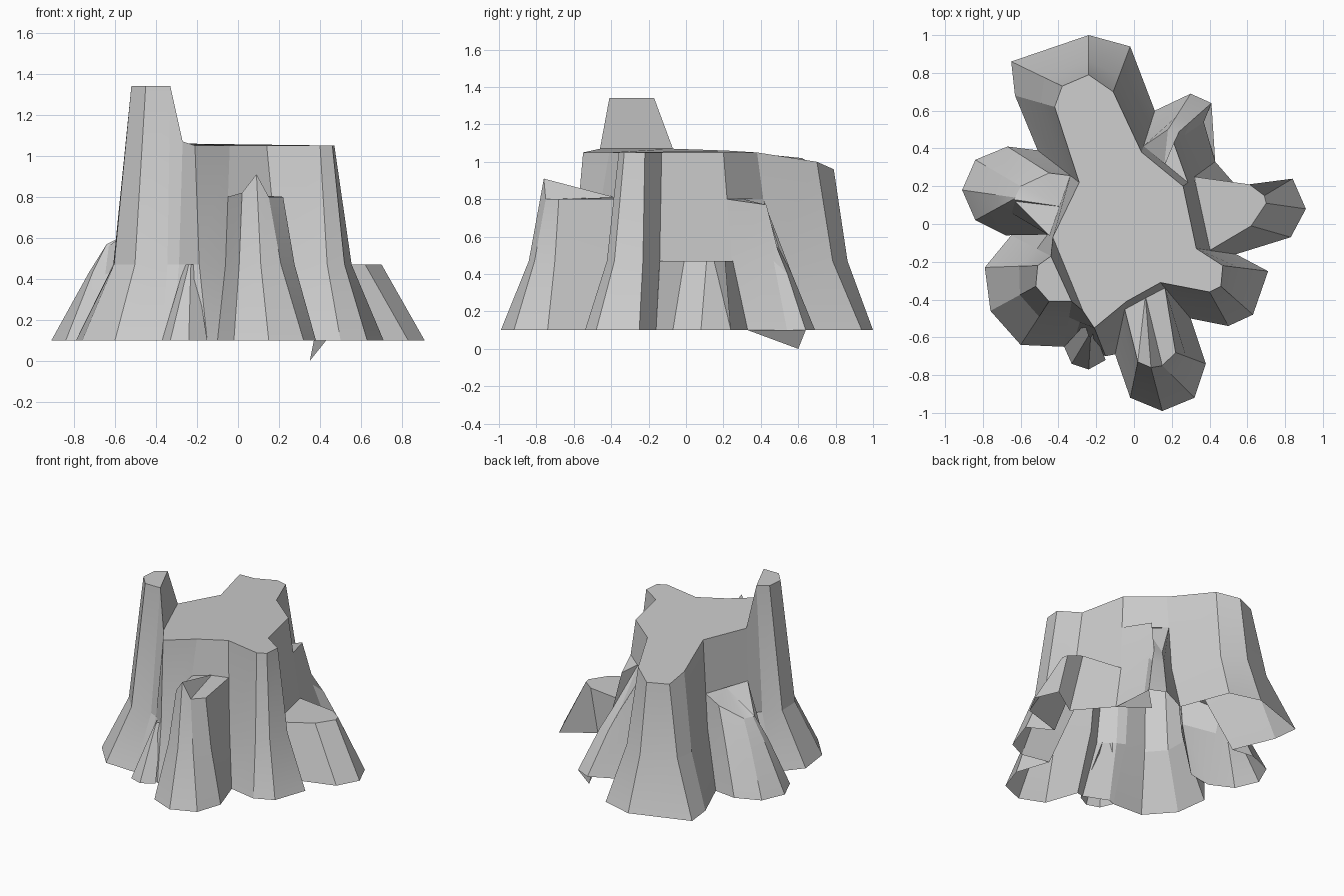
import bpy
import bmesh
import math
from mathutils import Vector

cube = bpy.data.objects.get("Cube")
if cube:
    bpy.data.objects.remove(cube, do_unlink=True)

GROUND = 0.1       # height of the root ends
KNEE = 0.47        # height where the flare turns into the trunk
FLARE = 0.65       # share of the inward lean reached at the knee

grey = bpy.data.materials.new("bark_grey")
grey.use_nodes = True
grey.diffuse_color = (0.6, 0.6, 0.6, 1)
grey.node_tree.nodes["Principled BSDF"].inputs["Base Color"].default_value = (0.6, 0.6, 0.6, 1)


def cm(point):
    return Vector(point) / 100


def finish(name, bm):
    mesh = bpy.data.meshes.new(name)
    bm.to_mesh(mesh)
    bm.free()
    mesh.materials.append(grey)
    obj = bpy.data.objects.new(name, mesh)
    bpy.context.collection.objects.link(obj)
    bpy.ops.object.select_all(action="DESELECT")
    obj.select_set(True)
    bpy.context.view_layer.objects.active = obj
    bpy.ops.object.shade_smooth_by_angle(angle=math.radians(18))
    return obj


def bark(name, columns, hub=None, sill=None):
    """Loft a strip of bark through (foot x, foot y, top x, top y, top z)
    columns given in centimetres. A sixth value cuts a column at that height,
    hub closes the top as a fan, sill keeps only the part above that height."""
    bm = bmesh.new()
    rails = []
    tall = max(c[4] for c in columns) > 60
    for fx, fy, tx, ty, tz, *cut in columns:
        top = cm((tx, ty, tz))
        foot = Vector((fx / 100, fy / 100, GROUND))
        rail = [foot, top]
        if tall:
            knee = foot.lerp(top, FLARE)
            knee.z = min(KNEE, foot.z + (top.z - foot.z) * 0.7)
            rail.insert(1, knee)
            height = sill or (cut[0] / 100 if cut else top.z)
            middle = knee.lerp(top, (height - knee.z) / (top.z - knee.z))
            rail = [middle, top] if sill else [foot, knee, middle]
        rails.append([bm.verts.new(p) for p in rail])
    for a, b in zip(rails, rails[1:]):
        for i in range(len(a) - 1):
            bm.faces.new((a[i], b[i], b[i + 1], a[i + 1]))
    if hub:
        centre = bm.verts.new(cm(hub))
        for a, b in zip(rails, rails[1:]):
            bm.faces.new((a[-1], b[-1], centre))
    return finish(name, bm)


def plates(name, *polygons):
    bm = bmesh.new()
    for polygon in polygons:
        bm.faces.new([bm.verts.new(cm(p)) for p in polygon])
    bmesh.ops.remove_doubles(bm, verts=bm.verts, dist=0.001)
    return finish(name, bm)


# Full-height bark, counter-clockwise from the front
front_wall = [(-37, -65, -33, -41, 134), (-32, -63, -27, -46, 107),
              (-15, -70, -21, -55, 105), (-10, -69, -4, -41, 105)]
corner_root = [(30, -50, 14, -31, 105), (50, -54, 40, -36, 105),
               (63, -48, 46, -33, 105), (71, -25, 47, -22, 105),
               (54, -16, 33, -13, 105)]
side_wall = [corner_root[-1], (43, 33, 26, 20, 105), (11, 60, 4, 38, 105)]
back_root = [side_wall[-1], (-2, 94, -11, 70, 100), (-24, 100, -24, 79, 96),
             (-65, 86, -38, 73, 96), (-63, 68, -42, 62, 102),
             (-51, 39, -29, 22, 106)]
left_wall = [back_root[-1], (-51, -3, -43, -7, 107)]
splinter = [left_wall[-1], (-65, -6, -44, -17, 134), (-79, -23, -51, -22, 134),
            (-76, -46, -52, -33, 134), (-60, -64, -45, -41, 134), front_wall[0]]

trunk = {"front_wall": front_wall, "corner_root": corner_root,
         "back_root": back_root, "tall_splinter": splinter}
for part, columns in trunk.items():
    bark(part, columns)

# Trunk walls showing only above the broken roots
bark("front_panel", [front_wall[-1], corner_root[0]], sill=0.8)
bark("right_panel", side_wall[:2], sill=KNEE)
bark("back_right_panel", side_wall[1:], sill=0.8)
bark("left_panel", left_wall, sill=0.7)

# Cut top of the trunk, and the splinter's inner face and tip
rim = [c[2:] for c in front_wall[1:] + corner_root + side_wall[1:]
       + back_root[1:] + left_wall[1:]]
plates("cut_top", rim)
tip = [c[2:] for c in splinter[1:]]
plates("splinter_tip", tip, [tip[0], tip[-1], rim[0], rim[-1]])

# Lower broken roots leaning on the trunk, ending on its own columns
bark("front_root", [front_wall[-1] + (80,), (-2, -92, 2, -73, 82),
                    (15, -99, 9, -76, 91), (32, -92, 15, -75, 80),
                    (38, -74, 22, -68, 80), corner_root[0] + (80,)],
     hub=(6, -38, 81))
bark("right_root", [(54, -16, 40, -14, 47), (83, -7, 62, -1, 47),
                    (91, 8, 70, 11, 47), (84, 24, 69, 15, 47),
                    (63, 10, 61, 21, 47), (43, 33, 32, 25, 47)],
     hub=(36, 4, 47))
bark("back_right_root", [side_wall[1] + (80,), (37, 54, 21, 43, 77),
                         (41, 64, 24, 49, 53), (30, 69, 18, 50, 53),
                         side_wall[2] + (80,)], hub=(16, 31, 80))
bark("left_root", [left_wall[0] + (70,), (-67, 41, -45, 27, 65),
                   (-84, 34, -60, 20, 57), (-91, 18, -63, 14, 57),
                   (-84, 2, -64, 13, 57), (-68, -6, -63, 12, 56),
                   left_wall[1] + (70,)], hub=(-37, 9, 70))
bark("small_root", [(-37, -65, -26, -53, 47), (-33, -74, -24, -59, 47),
                    (-24, -77, -23, -60, 47), (-15, -72, -21, -57, 47)])

# Loose sliver hanging below the back right root
plates("hanging_sliver", [(43, 33, 10), (41, 64, 10), (35, 60, 0)],
       [(43, 33, 10), (35, 60, 0), (37, 54, 10)])
